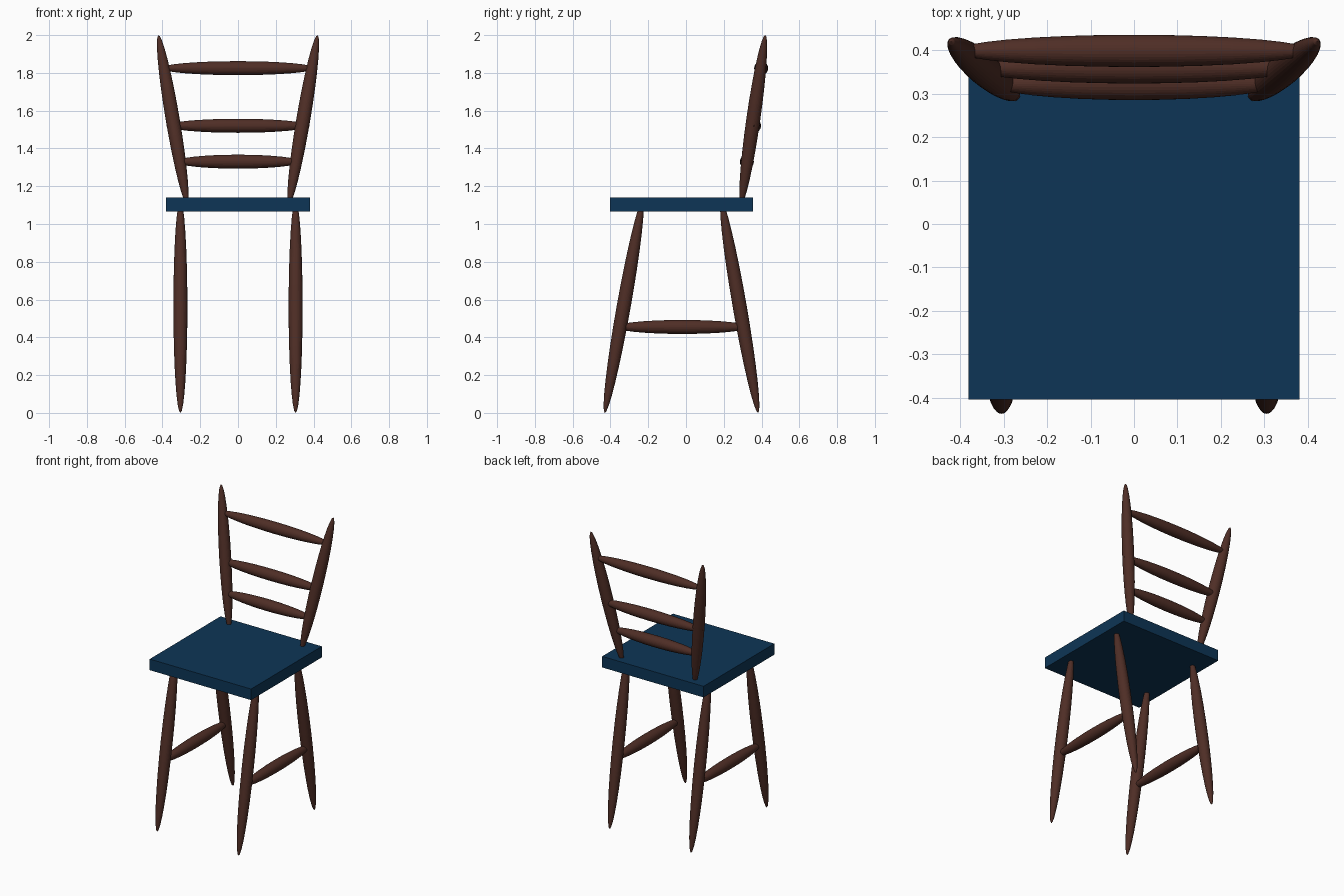
import bpy
from mathutils import Vector

cube = bpy.data.objects.get("Cube")
if cube:
    bpy.data.objects.remove(cube, do_unlink=True)


def make_material(name, rgb):
    mat = bpy.data.materials.new(name)
    mat.use_nodes = True
    mat.diffuse_color = (*rgb, 1)
    mat.node_tree.nodes["Principled BSDF"].inputs["Base Color"].default_value = (*rgb, 1)
    return mat


wood = make_material("dark_brown_wood", (0.078, 0.027, 0.019))
paint = make_material("navy_paint", (0.004, 0.036, 0.093))
RADIUS = 0.037


def spindle(name, start, end):
    """Tapered rod: a sphere stretched from one tip to the other."""
    start, end = Vector(start), Vector(end)
    axis = end - start
    bpy.ops.mesh.primitive_uv_sphere_add(segments=32, ring_count=16, radius=1,
                                         location=(start + end) / 2)
    obj = bpy.context.object
    obj.name = name
    obj.scale = (RADIUS, RADIUS, axis.length / 2)
    obj.rotation_euler = axis.to_track_quat("Z", "Y").to_euler()
    obj.data.materials.append(wood)


# Seat slab
bpy.ops.mesh.primitive_cube_add(size=1, location=(0, -0.024, 1.1025))
seat = bpy.context.object
seat.name = "seat"
seat.scale = (0.76, 0.758, 0.075)
seat.data.materials.append(paint)

# Legs, side stretchers and back posts, mirrored left and right
for side, s in (("left", 1), ("right", -1)):
    x = 0.305 * s
    spindle(f"front_leg_{side}", (x, -0.43, 0), (x, -0.23, 1.125))
    spindle(f"rear_leg_{side}", (x, 0.382, 0), (x, 0.187, 1.125))
    spindle(f"stretcher_{side}", (x, -0.375, 0.455), (x, 0.335, 0.455))
    spindle(f"back_post_{side}", (0.27 * s, 0.292, 1.105), (0.421 * s, 0.42, 2.0))

# Back rails: half length, depth and height
for name, half, y, z in (("top_rail", 0.41, 0.398, 1.825),
                         ("middle_rail", 0.38, 0.36, 1.52),
                         ("lower_rail", 0.33, 0.322, 1.33)):
    spindle(name, (-half, y, z), (half, y, z))
